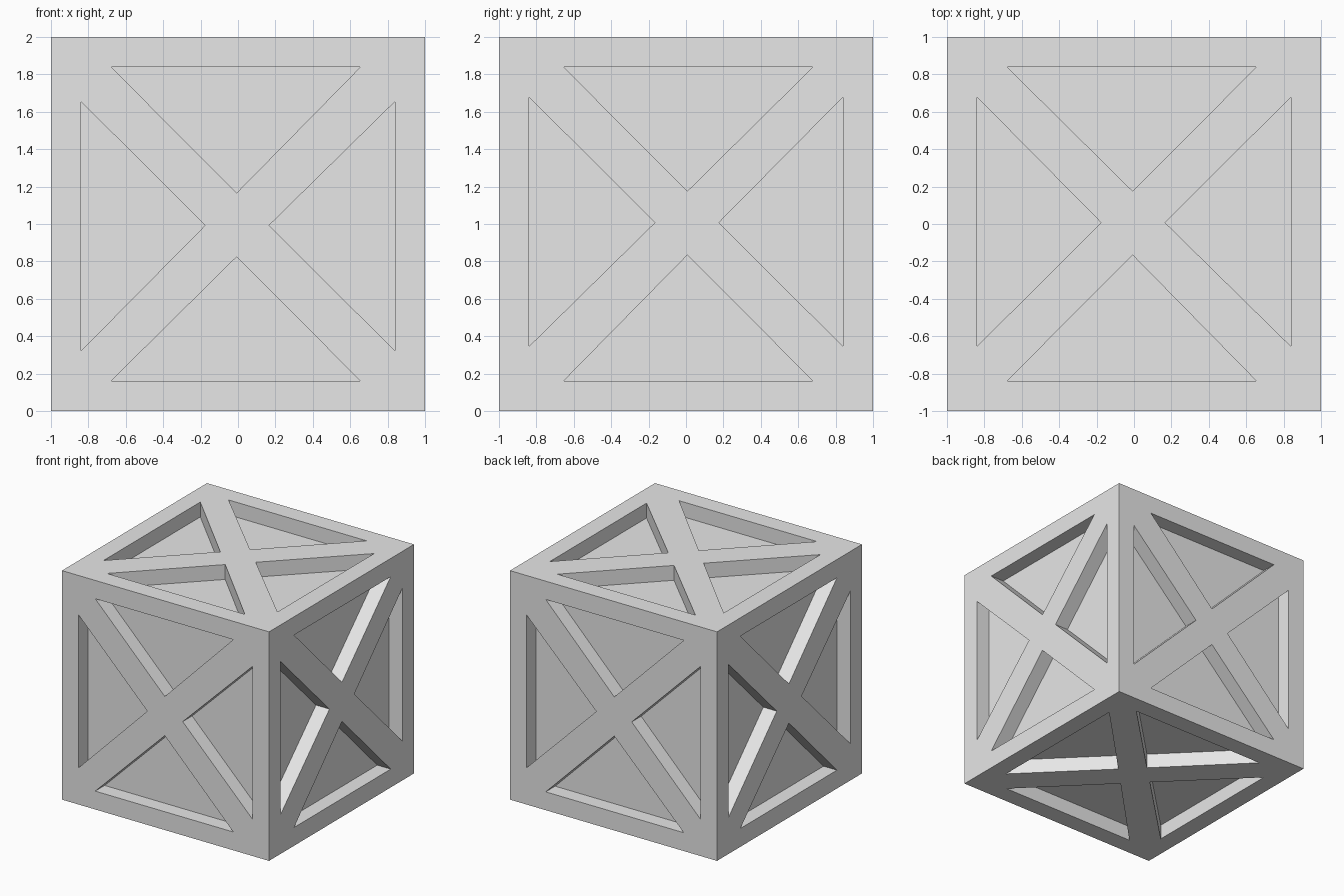
import bpy, bmesh
from mathutils import Vector

if "Cube" in bpy.data.objects:
    bpy.data.objects.remove(bpy.data.objects["Cube"], do_unlink=True)

RIM, HALF, TIP, DEPTH, SHIFT = 0.84, 0.667, 0.171, 0.13, 0.012
CENTRE = Vector((0, 0, 1))
X, Y, Z = Vector((1, 0, 0)), Vector((0, 1, 0)), Vector((0, 0, 1))

grey = bpy.data.materials.new("plain_grey")
grey.use_nodes = True
grey.diffuse_color = (0.8, 0.8, 0.8, 1)
grey.node_tree.nodes["Principled BSDF"].inputs["Base Color"].default_value = (0.8, 0.8, 0.8, 1)


def make_object(name, bm):
    bmesh.ops.recalc_face_normals(bm, faces=bm.faces)
    mesh = bpy.data.meshes.new(name)
    bm.to_mesh(mesh)
    bm.free()
    mesh.materials.append(grey)
    obj = bpy.data.objects.new(name, mesh)
    bpy.context.collection.objects.link(obj)
    return obj


def add_prism(bm, corners, normal):
    """Triangular prism running from just outside a side down to the recess floor."""
    outer = [bm.verts.new(CENTRE + c + normal * 1.1) for c in corners]
    inner = [bm.verts.new(CENTRE + c + normal * (1 - DEPTH)) for c in corners]
    bm.faces.new(outer)
    bm.faces.new(inner)
    for i in range(3):
        j = (i + 1) % 3
        bm.faces.new((outer[i], outer[j], inner[j], inner[i]))


# Solid block
bm = bmesh.new()
bmesh.ops.create_cube(bm, size=2)
bmesh.ops.translate(bm, verts=bm.verts, vec=CENTRE)
crate = make_object("crate_body", bm)

# Four triangular recesses per side, leaving a rim and a cross brace
# Each side: outward normal, its two axes, and the small brace offset along each
sides = [
    (-Y, X, Z, -1, -1), (Y, X, Z, -1, -1),
    (X, Y, Z, 1, 1), (-X, Y, Z, 1, -1),
    (Z, X, Y, -1, 1), (-Z, X, Y, 1, 1),
]
bm = bmesh.new()
for normal, u, v, shift_u, shift_v in sides:
    for along, across, a, c in ((u, v, shift_u, shift_v), (v, u, shift_v, shift_u)):
        a, c = a * SHIFT, c * SHIFT
        for end in (-1, 1):
            corners = [
                along * end * RIM + across * (c - HALF),
                along * end * RIM + across * (c + HALF),
                along * (end * TIP + 0.4 * a) + across * 0.6 * c,
            ]
            add_prism(bm, corners, normal)
cutter = make_object("recess_cutter", bm)
cutter.hide_render = True

# Cut the recesses and keep the finished mesh
cut = crate.modifiers.new("recesses", 'BOOLEAN')
cut.operation = 'DIFFERENCE'
cut.solver = 'EXACT'
cut.object = cutter
bpy.context.view_layer.update()
graph = bpy.context.evaluated_depsgraph_get()
finished = bpy.data.meshes.new_from_object(crate.evaluated_get(graph))
crate.modifiers.clear()
crate.data = finished
bpy.data.objects.remove(cutter, do_unlink=True)
